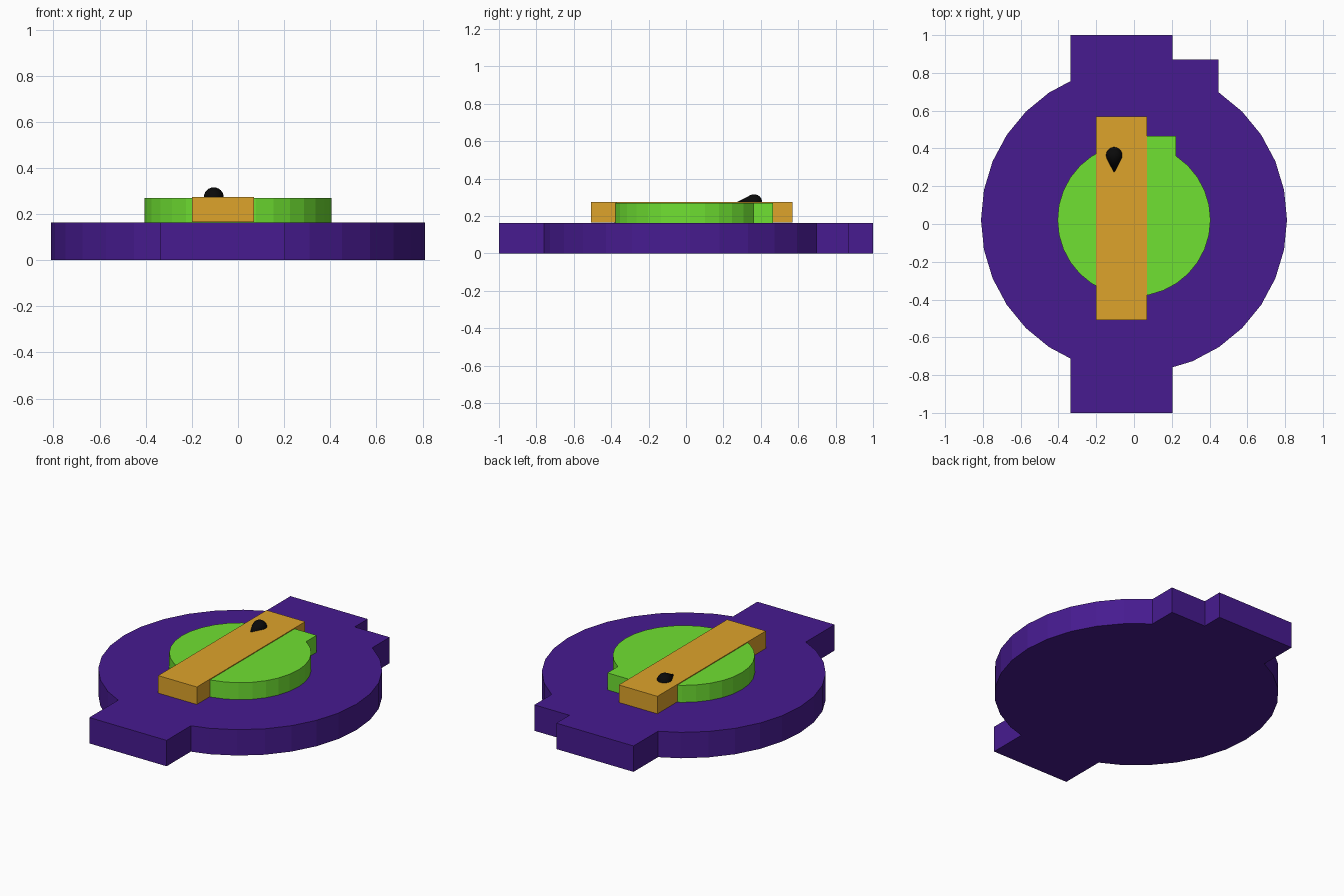
import bpy, bmesh
from math import sin, cos, pi, tau

if "Cube" in bpy.data.objects:
    bpy.data.objects.remove(bpy.data.objects["Cube"])

CY = 0.022      # centre of the round plates
SIDES = 32


def colour(name, rgb):
    mat = bpy.data.materials.new(name)
    mat.diffuse_color = (*rgb, 1)
    mat.use_nodes = True
    mat.node_tree.nodes["Principled BSDF"].inputs["Base Color"].default_value = mat.diffuse_color
    return mat


def finish(name, bm, mat):
    bmesh.ops.recalc_face_normals(bm, faces=bm.faces)
    mesh = bpy.data.meshes.new(name)
    bm.to_mesh(mesh)
    bm.free()
    mesh.materials.append(mat)
    obj = bpy.data.objects.new(name, mesh)
    bpy.context.collection.objects.link(obj)
    return obj


def extrude_outline(name, pts, z0, z1, mat):
    bm = bmesh.new()
    face = bm.faces.new([bm.verts.new((x, y, z0)) for x, y in pts])
    ext = bmesh.ops.extrude_face_region(bm, geom=[face], use_keep_orig=True)
    top = [v for v in ext["geom"] if isinstance(v, bmesh.types.BMVert)]
    bmesh.ops.translate(bm, verts=top, vec=(0, 0, z1 - z0))
    return finish(name, bm, mat)


def ring(r):
    return [(r * cos(tau * i / SIDES), CY + r * sin(tau * i / SIDES)) for i in range(SIDES)]


def rim_point(r, x, side):
    # point where the faceted rim crosses a given x, on the upper (+1) or lower (-1) side
    p = ring(r)[:SIDES // 2 + 1]
    for (xa, ya), (xb, yb) in zip(p, p[1:]):
        if xb <= x <= xa:
            y = ya + (yb - ya) * (x - xa) / (xb - xa)
            return (x, CY + side * (y - CY))


def right_arc(r, x_low, x_high):
    p = ring(r)
    low = [q for q in p[SIDES // 2:] if q[0] > x_low + 1e-4]
    high = [q for q in p[:SIDES // 2] if q[0] > x_high + 1e-4]
    return [rim_point(r, x_low, -1)] + low + high + [rim_point(r, x_high, 1)]


def left_arc(r, x):
    inner = [q for q in ring(r) if q[0] < x - 1e-4]
    return [rim_point(r, x, 1)] + inner + [rim_point(r, x, -1)]


purple = colour("purple", (0.063, 0.011, 0.28))
green = colour("green", (0.16, 0.75, 0.032))
orange = colour("orange", (0.73, 0.37, 0.024))
black = colour("black", (0.003, 0.003, 0.003))

# Base plate: faceted disc with front and back tabs and a stepped corner
base = (right_arc(0.81, 0.203, 0.447)
        + [(0.447, 0.87), (0.203, 0.87), (0.203, 1), (-0.335, 1)]
        + left_arc(0.81, -0.335)
        + [(-0.335, -1), (0.203, -1)])
extrude_outline("base_plate", base, 0, 0.163, purple)

# Raised disc with one small tab at the back
disc = (right_arc(0.405, 0.0, 0.222)
        + [(0.222, 0.465), (-0.1, 0.465)]
        + left_arc(0.405, -0.1))
extrude_outline("raised_disc", disc, 0.163, 0.27, green)

# Cross bar
bar = [(-0.2, -0.508), (0.069, -0.508), (0.069, 0.57), (-0.2, 0.57)]
extrude_outline("cross_bar", bar, 0.165, 0.275, orange)

# Teardrop pointer: ball with a cone towards the front, turned about the y direction
R, TIP, SEG = 0.043, 0.094, 24
profile = [(0, -TIP)]
start = -0.46   # tangent angle where cone meets ball
for i in range(9):
    a = start + (pi / 2 - start) * i / 8
    profile.append((R * cos(a) if i < 8 else 0, R * sin(a)))
bm = bmesh.new()
rows = [[bm.verts.new((-0.105 + r * cos(tau * k / SEG), 0.364 + y, 0.273 + r * sin(tau * k / SEG)))
         for k in range(SEG)] for r, y in profile]
for a, b in zip(rows, rows[1:]):
    for k in range(SEG):
        n = (k + 1) % SEG
        bm.faces.new((a[k], a[n], b[n], b[k]))
bmesh.ops.remove_doubles(bm, verts=bm.verts, dist=1e-5)
pointer = finish("pointer", bm, black)
pointer.data.shade_smooth()
